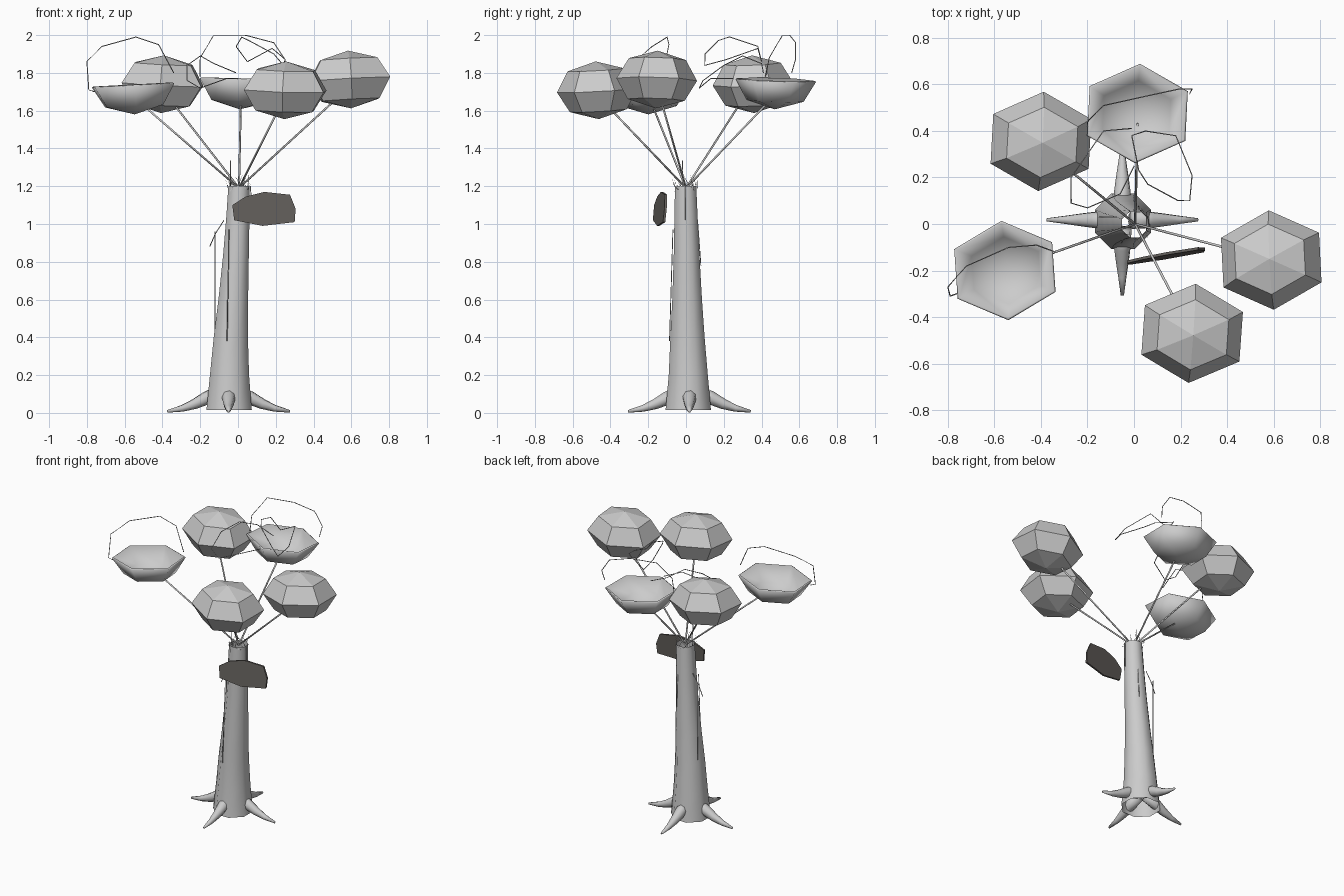
import bpy, bmesh, math, random
from mathutils import Vector, Euler

if "Cube" in bpy.data.objects:
    bpy.data.objects.remove(bpy.data.objects["Cube"])

random.seed(4)


def add_mesh(name, verts, faces, smooth=False):
    me = bpy.data.meshes.new(name)
    me.from_pydata(verts, [], faces)
    for p in me.polygons:
        p.use_smooth = smooth
    ob = bpy.data.objects.new(name, me)
    bpy.context.collection.objects.link(ob)
    return ob


def tube(name, pts, radius, sides=5, radii=None):
    """Capped tube along a path, optionally tapered."""
    pts = [Vector(p) for p in pts]
    verts, faces = [], []
    up = Vector((0.13, 0.21, 0.97))
    for i, p in enumerate(pts):
        d = (pts[min(i + 1, len(pts) - 1)] - pts[max(i - 1, 0)]).normalized()
        ref = up if abs(d.dot(up)) < 0.93 else Vector((1, 0, 0))
        a = d.cross(ref).normalized()
        b = d.cross(a)
        r = radii[i] if radii else radius
        for k in range(sides):
            t = math.tau * k / sides
            verts.append(p + r * (a * math.cos(t) + b * math.sin(t)))
    for i in range(len(pts) - 1):
        for k in range(sides):
            n = (k + 1) % sides
            faces.append((i * sides + k, i * sides + n,
                          (i + 1) * sides + n, (i + 1) * sides + k))
    faces.append(tuple(range(sides)))
    faces.append(tuple(range((len(pts) - 1) * sides, len(pts) * sides)))
    ob = add_mesh(name, verts, faces, True)
    bm = bmesh.new()
    bm.from_mesh(ob.data)
    bmesh.ops.recalc_face_normals(bm, faces=bm.faces)
    bm.to_mesh(ob.data)
    bm.free()
    return ob


# Trunk: open leaning tube, (z, centre x, centre y, radius)
profile = [(0.015, -0.047, 0.012, 0.130), (0.2, -0.045, 0.012, 0.112),
           (0.4, -0.038, 0.008, 0.098), (0.6, -0.025, 0.006, 0.085),
           (0.85, -0.010, 0.003, 0.073), (1.05, 0.0, 0.0, 0.066),
           (1.2, 0.005, -0.002, 0.061)]
N = 8
verts = [(cx + r * math.cos(math.tau * (k + .5) / N),
          cy + r * math.sin(math.tau * (k + .5) / N), z)
         for z, cx, cy, r in profile for k in range(N)]
faces = [(i * N + k, i * N + (k + 1) % N, (i + 1) * N + (k + 1) % N, (i + 1) * N + k)
         for i in range(len(profile) - 1) for k in range(N)]
add_mesh("trunk", verts, faces, True)

# Roots: four tapered horns
for i in range(4):
    c, s = math.cos(i * math.pi / 2), math.sin(i * math.pi / 2)
    path = [(-0.05 + c * r, 0.018 + s * r, z) for r, z in
            [(0.04, 0.11), (0.12, 0.077), (0.18, 0.047), (0.245, 0.024), (0.325, 0.008)]]
    tube(f"root_{i + 1}", path, 0, 8, [0.04, 0.036, 0.028, 0.018, 0.007])


def leaf_ball(name, loc, tilt, half=False):
    """Six-sided ball, or its lower half as a thin bowl."""
    R, H = 0.214, 0.153
    lat = [-45, 0] if half else [-45, 0, 45]
    rot = Euler([math.radians(t) for t in tilt])
    loc = Vector(loc)
    vs = [Vector((0, 0, -H))]
    for a in lat:
        a = math.radians(a)
        for k in range(6):
            t = math.radians(90 + 60 * k)
            vs.append(Vector((R * math.cos(a) * math.cos(t) * 1.14,
                              R * math.cos(a) * math.sin(t), H * math.sin(a))))
    fs = [(0, 1 + (k + 1) % 6, 1 + k) for k in range(6)]
    for i in range(len(lat) - 1):
        o = 1 + i * 6
        fs += [(o + k, o + (k + 1) % 6, o + 6 + (k + 1) % 6, o + 6 + k) for k in range(6)]
    if not half:
        vs.append(Vector((0, 0, H)))
        fs += [(13 + k, 13 + (k + 1) % 6, 19) for k in range(6)]
    ob = add_mesh(name, [loc + rot.to_matrix() @ v for v in vs], fs, half)
    if half:
        m = ob.modifiers.new("thickness", 'SOLIDIFY')
        m.thickness, m.offset = 0.01, -1


leaf_ball("foliage_back_left", (-0.4, 0.355, 1.74), (2, 3, -3))
leaf_ball("foliage_right", (0.59, -0.155, 1.765), (-2, -3, 3))
leaf_ball("foliage_front", (0.25, -0.47, 1.708), (3, 2, -4))
leaf_ball("bowl_left", (-0.555, -0.2, 1.733), (0, -3, 4), True)
leaf_ball("bowl_back", (0.015, 0.475, 1.76), (-2, 2, -3), True)

# Branches from the trunk top to each crown
for i, e in enumerate([(-0.36, 0.30, 1.66), (0.54, -0.14, 1.68), (0.22, -0.41, 1.62),
                       (-0.48, -0.17, 1.61), (0.015, 0.43, 1.64)]):
    tube(f"branch_{i + 1}", [(0.005, 0, 1.19), e], 0.0055)

# Twigs looping over the crowns
loops = {
    "left_twig": [(-0.76, -0.30, 1.70), (-0.79, -0.31, 1.71), (-0.80, -0.27, 1.86),
                  (-0.72, -0.18, 1.94), (-0.54, -0.10, 1.99), (-0.42, -0.09, 1.95),
                  (-0.34, -0.12, 1.80)],
    "back_twig": [(-0.20, 0.42, 1.78), (-0.20, 0.44, 1.88), (-0.13, 0.51, 1.997),
                  (0.05, 0.55, 1.997), (0.19, 0.58, 1.96), (0.25, 0.58, 1.87),
                  (0.24, 0.56, 1.80)],
    "right_loop_twig": [(0.05, 0.40, 1.86), (0.18, 0.38, 1.93), (0.25, 0.21, 1.87),
                        (0.24, 0.10, 1.84), (0.19, 0.10, 1.90), (0.06, 0.17, 1.97),
                        (0.02, 0.23, 1.99), (-0.01, 0.38, 1.94), (0.05, 0.40, 1.86)],
    "left_loop_twig": [(-0.01, 0.41, 1.80), (-0.13, 0.40, 1.85), (-0.20, 0.30, 1.89),
                       (-0.27, 0.20, 1.84), (-0.27, 0.09, 1.76), (-0.20, 0.07, 1.72),
                       (-0.06, 0.13, 1.77), (0.0, 0.25, 1.77)],
}
for name, pts in loops.items():
    tube(name, pts, 0.003, 3)

# Hanging vines beside the trunk
vines = [[(-0.15, 0.03, 0.88), (-0.12, 0.03, 0.95), (-0.075, 0.03, 1.02)],
         [(-0.122, 0.045, 0.43), (-0.122, 0.045, 0.96)],
         [(-0.058, -0.088, 0.38), (-0.048, -0.07, 0.97)],
         [(0.02, 0.078, 0.78), (0.02, 0.062, 1.0)],
         [(0.07, -0.005, 1.02), (0.067, -0.005, 1.2)]]
for i, pts in enumerate(vines):
    tube(f"vine_{i + 1}", pts, 0.003, 3)

# Straw slivers around the trunk rim
vs, fs = [], []
for i in range(26):
    a = math.tau * i / 26
    lean = random.uniform(-0.5, 0.5)
    r2 = random.uniform(0.05, 0.085)
    base = Vector((0.005 + 0.063 * math.cos(a), 0.063 * math.sin(a), random.uniform(1.17, 1.21)))
    tip = Vector((0.005 + r2 * math.cos(a + lean), r2 * math.sin(a + lean),
                  random.uniform(1.2, 1.27)))
    side = Vector((-math.sin(a), math.cos(a), 0)) * 0.003
    fs.append(tuple(range(len(vs), len(vs) + 3)))
    vs += [base - side, base + side, tip]
add_mesh("rim_straw", vs, fs)
tube("tall_straw", [(-0.04, -0.015, 1.19), (-0.04, -0.02, 1.335)], 0.003, 3)

# Hexagonal board hung in front of the trunk
outline = [(-0.03, 1.10), (-0.02, 1.02), (0.13, 0.99), (0.30, 1.01), (0.305, 1.08), (0.275, 1.155),
           (0.14, 1.17), (0.04, 1.145)]
n = len(outline)
vs = [(x, -0.165 + (x + 0.03) * 0.17 + (z - 1.08) * 0.1 + d, z)
      for d in (-0.006, 0.006) for x, z in outline]
fs = [tuple(range(n)), tuple(range(2 * n - 1, n - 1, -1))]
fs += [(k, n + k, n + (k + 1) % n, (k + 1) % n) for k in range(n)]
board = add_mesh("board", vs, fs)
dark = bpy.data.materials.new("dark_board")
dark.diffuse_color = (0.13, 0.12, 0.11, 1)
dark.use_nodes = True
dark.node_tree.nodes["Principled BSDF"].inputs["Base Color"].default_value = dark.diffuse_color
board.data.materials.append(dark)
